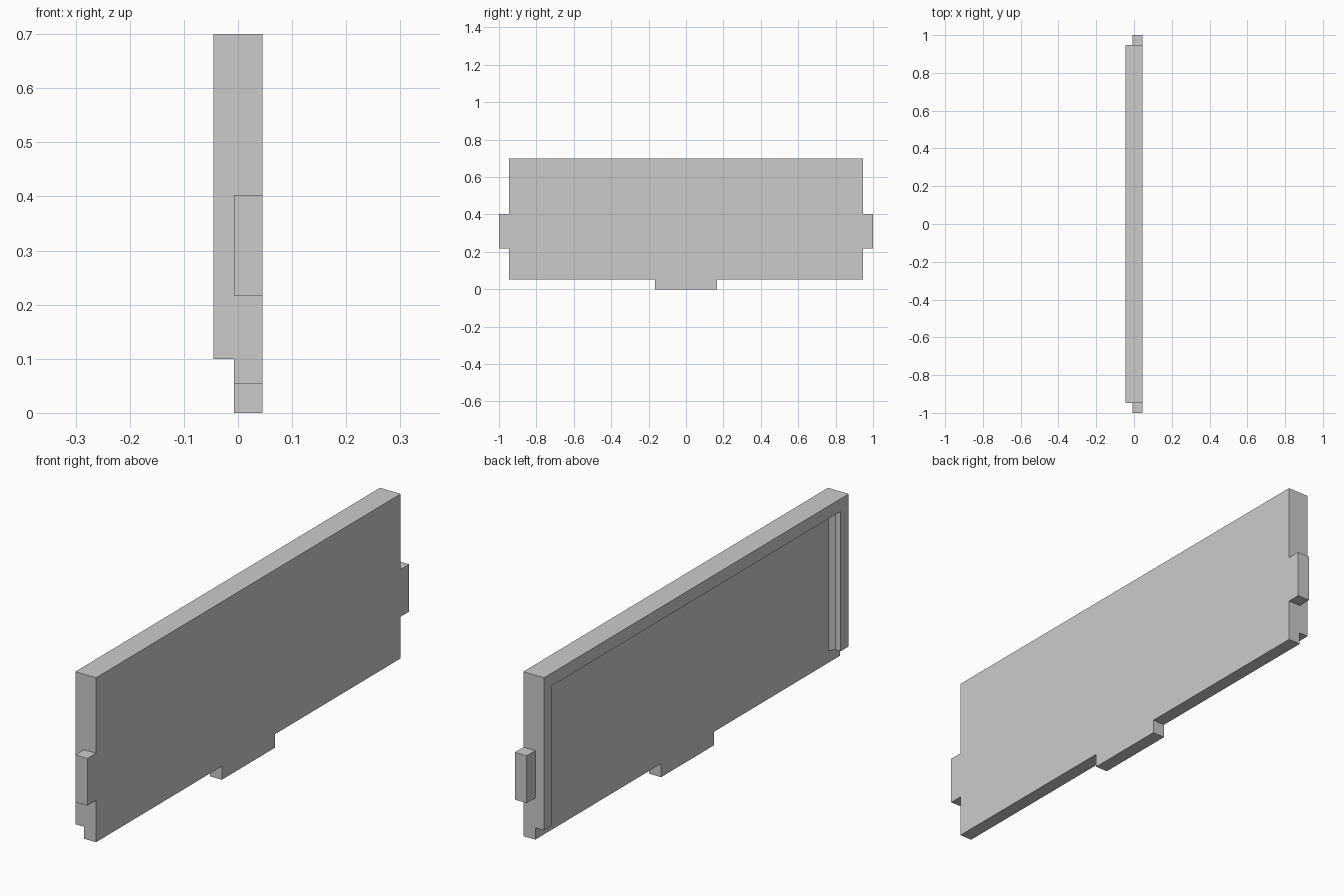
import bpy
import bmesh
from mathutils import Vector

cube = bpy.data.objects.get("Cube")
if cube:
    bpy.data.objects.remove(cube, do_unlink=True)

grey = bpy.data.materials.new("plain grey")
grey.use_nodes = True
colour = (0.6, 0.6, 0.6, 1)
grey.diffuse_color = colour
grey.node_tree.nodes["Principled BSDF"].inputs["Base Color"].default_value = colour

BACK, INNER, FACE = -0.045, -0.007, 0.045   # depths along x
END, TOP, RIM_FOOT = 0.947, 0.7, 0.1
RIM = 0.05


def prism(name, points, push):
    """Extrude a flat outline along the push vector."""
    bm = bmesh.new()
    base = bm.faces.new([bm.verts.new(p) for p in points])
    grown = bmesh.ops.extrude_face_region(bm, geom=[base], use_keep_orig=True)
    moved = [v for v in grown["geom"] if isinstance(v, bmesh.types.BMVert)]
    bmesh.ops.translate(bm, verts=moved, vec=Vector(push))
    bmesh.ops.recalc_face_normals(bm, faces=bm.faces)
    mesh = bpy.data.meshes.new(name)
    bm.to_mesh(mesh)
    bm.free()
    mesh.materials.append(grey)
    obj = bpy.data.objects.new(name, mesh)
    bpy.context.collection.objects.link(obj)
    return obj


# Panel with a bottom tab and a tab at each end
half = [(0.165, 0), (0.165, 0.053), (END, 0.053), (END, 0.217),
        (1, 0.217), (1, 0.403), (END, 0.403), (END, TOP)]
outline = half + [(-y, z) for y, z in reversed(half)]
prism("panel", [(INNER, y, z) for y, z in outline], (FACE - INNER, 0, 0))

# Upright rims with a splayed inner foot against the panel
section = [(BACK, END), (BACK, END - RIM), (-0.023, END - RIM),
           (INNER, END - RIM - 0.02), (INNER, END)]
for side, label in ((-1, "front"), (1, "back")):
    prism(label + "_rim", [(x, side * y, RIM_FOOT) for x, y in section],
          (0, 0, TOP - RIM_FOOT))

# Top rim between the uprights
reach = END - RIM
prism("top_rim", [(BACK, -reach, TOP - RIM), (INNER, -reach, TOP - RIM),
                  (INNER, -reach, TOP), (BACK, -reach, TOP)],
      (0, 2 * reach, 0))
